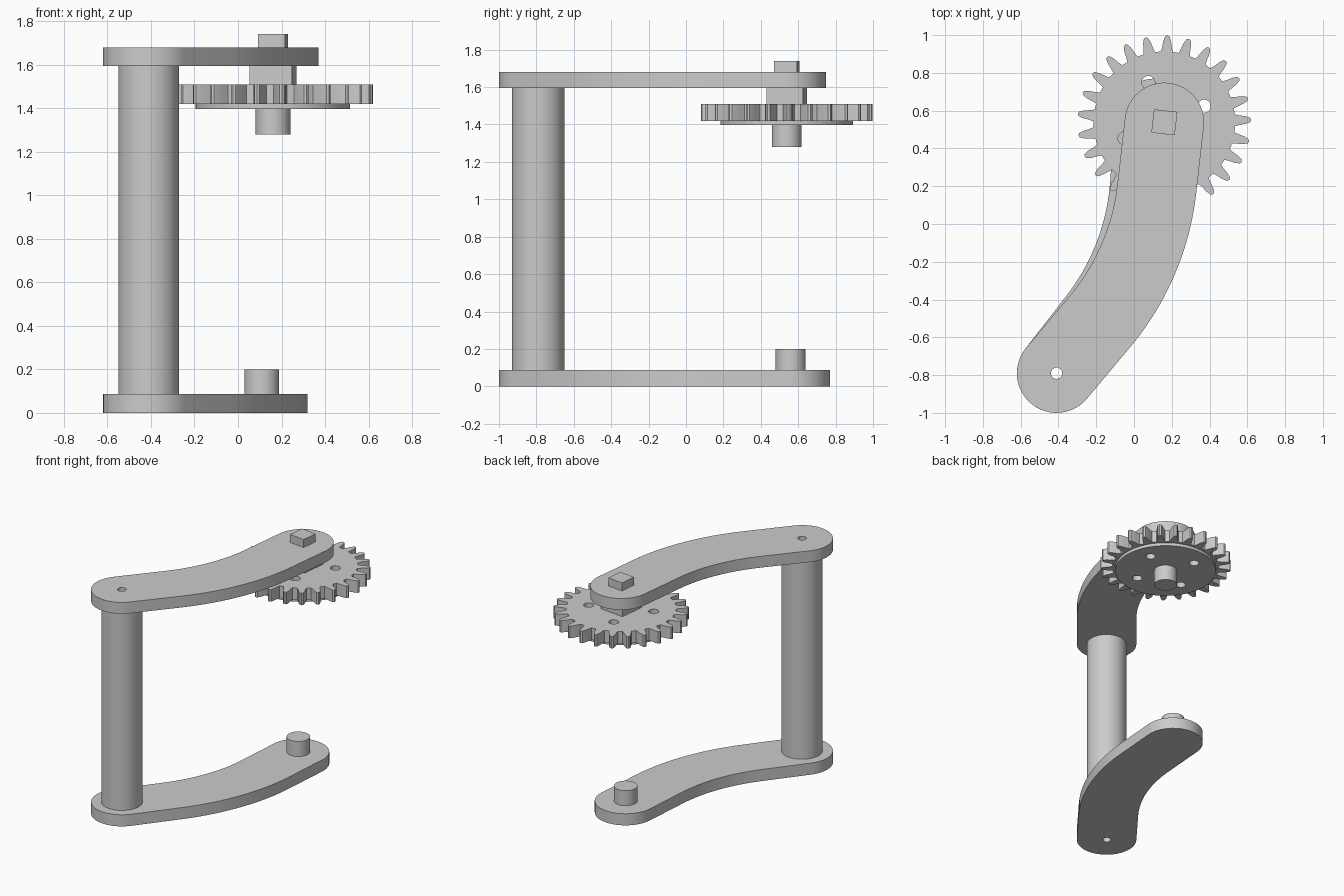
import bpy, bmesh
from math import sin, cos, tan, pi, radians
from mathutils import Vector

if "Cube" in bpy.data.objects:
    bpy.data.objects.remove(bpy.data.objects["Cube"])

grey = bpy.data.materials.new("plain grey")
grey.diffuse_color = (0.6, 0.6, 0.6, 1)
grey.use_nodes = True
grey.node_tree.nodes["Principled BSDF"].inputs["Base Color"].default_value = (0.6, 0.6, 0.6, 1)


def polar(center, radius, angle):
    return Vector(center) + radius * Vector((cos(angle), sin(angle)))


def ring(center, radius, sides=48, start=0.0):
    return [polar(center, radius, start + 2 * pi * i / sides) for i in range(sides)]


def plate(name, z0, z1, outline, holes=()):
    """Extrude a closed outline, with optional holes, from z0 to z1."""
    bm = bmesh.new()
    for loop in (outline, *holes):
        verts = [bm.verts.new((p.x, p.y, z0)) for p in loop]
        for a, b in zip(verts, verts[1:] + verts[:1]):
            bm.edges.new((a, b))
    bmesh.ops.triangle_fill(bm, edges=bm.edges[:], use_beauty=True, use_dissolve=False)
    result = bmesh.ops.extrude_face_region(bm, geom=bm.faces[:])
    top = [g for g in result["geom"] if isinstance(g, bmesh.types.BMVert)]
    bmesh.ops.translate(bm, verts=top, vec=(0, 0, z1 - z0))
    bmesh.ops.recalc_face_normals(bm, faces=bm.faces[:])
    mesh = bpy.data.meshes.new(name)
    bm.to_mesh(mesh)
    bm.free()
    mesh.materials.append(grey)
    obj = bpy.data.objects.new(name, mesh)
    bpy.context.collection.objects.link(obj)
    bpy.ops.object.select_all(action='DESELECT')
    obj.select_set(True)
    bpy.context.view_layer.objects.active = obj
    bpy.ops.object.shade_smooth_by_angle(angle=radians(30))
    return obj


BASE = Vector((-0.41, -0.79))
HALF_WIDTH = 0.21
LEG, BEND, TANGENT = 0.755, radians(33.5), 0.40
pivot_hole = ring(BASE, 0.03, 24)


def arm(name, z0, z1, heading):
    """Bent bar with round ends; returns the centre of its far end."""
    radius = TANGENT / tan(BEND / 2)
    start = polar(BASE, LEG - TANGENT, heading)
    hub = polar(start, radius, heading + pi / 2)
    steps = 20
    path = [(BASE, heading)]
    for i in range(steps + 1):
        a = heading + BEND * i / steps
        path.append((polar(hub, radius, a - pi / 2), a))
    end_dir = heading + BEND
    end = polar(path[-1][0], LEG - TANGENT, end_dir)
    path.append((end, end_dir))
    caps = [pi * i / 24 for i in range(1, 24)]
    outline = [polar(p, HALF_WIDTH, a - pi / 2) for p, a in path]
    outline += [polar(end, HALF_WIDTH, end_dir - pi / 2 + c) for c in caps]
    outline += [polar(p, HALF_WIDTH, a + pi / 2) for p, a in reversed(path)]
    outline += [polar(BASE, HALF_WIDTH, heading + pi / 2 + c) for c in caps]
    plate(name, z0, z1, outline, [pivot_hole])
    return end


# Two arms joined by a hollow post
low_end = arm("lower_arm", 0, 0.087, radians(52.2))
axle = arm("upper_arm", 1.595, 1.68, radians(50))
plate("post", 0.087, 1.595, ring(BASE, 0.14), [pivot_hole])
plate("lower_peg", 0.087, 0.20, ring(low_end, 0.08))

# Square shaft: wide shoulder under the arm, narrow end above it
square_turn = radians(45 - 6.5)
plate("shaft_shoulder", 1.51, 1.595, ring(axle, 0.139, 4, square_turn))
plate("shaft_end", 1.68, 1.74, ring(axle, 0.088, 4, square_turn))

# Gear with tapered teeth and four holes
TEETH = 25
pitch = 2 * pi / TEETH
tooth = [(-0.33, 0.375), (-0.25, 0.40), (-0.19, 0.43), (-0.10, 0.455), (0, 0.46),
         (0.10, 0.455), (0.19, 0.43), (0.25, 0.40), (0.33, 0.375)]
gear_outline = [polar(axle, r, radians(1.6) + (i + f) * pitch)
                for i in range(TEETH) for f, r in tooth]
gear_holes = [ring(polar(axle, 0.227, radians(22 + 90 * i)), 0.035, 24) for i in range(4)]
plate("gear", 1.42, 1.51, gear_outline, gear_holes)
plate("gear_flange", 1.397, 1.42, ring(axle, 0.355, 64), gear_holes)
plate("gear_peg", 1.28, 1.397, ring(axle, 0.08))
